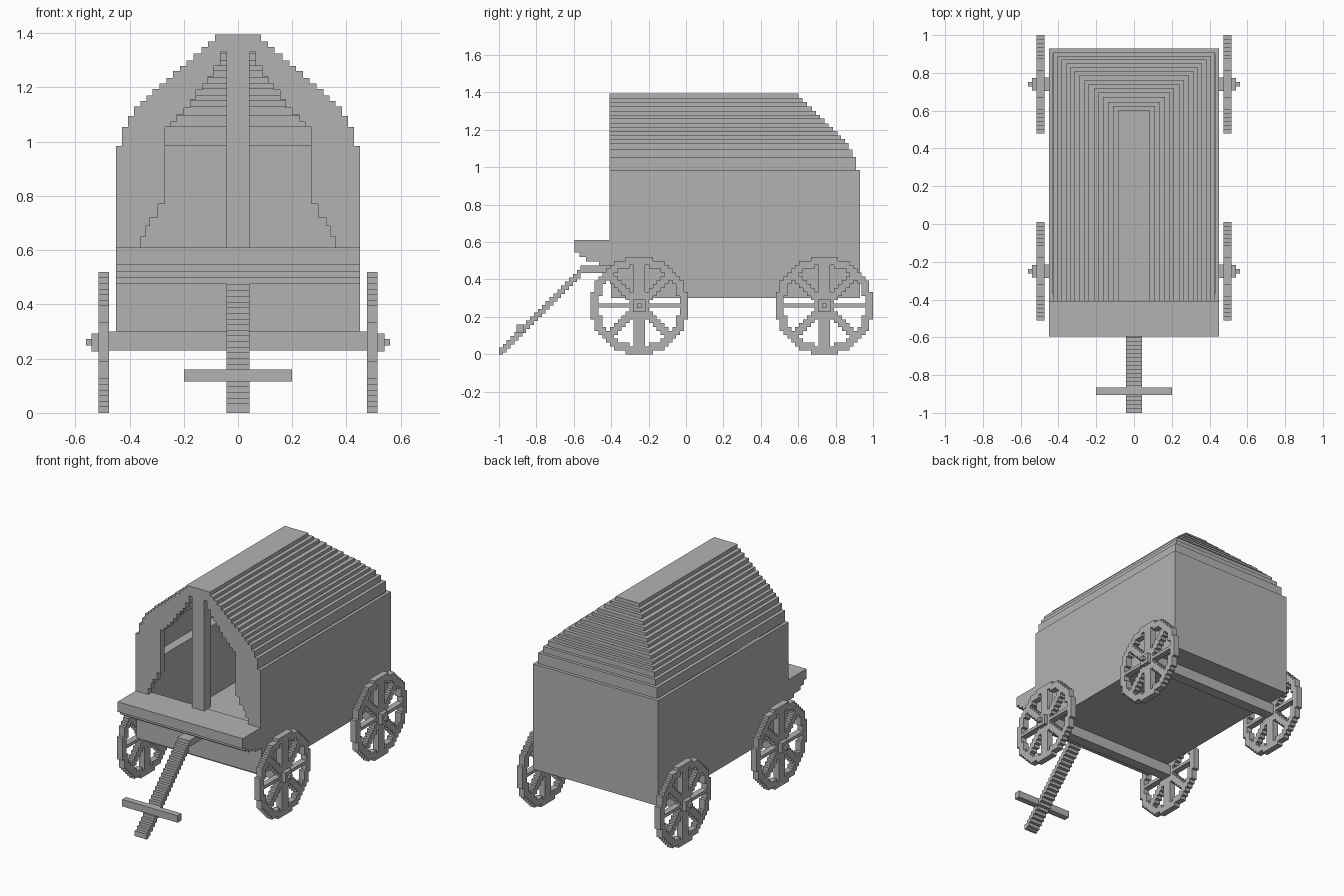
import bpy
import bmesh
from mathutils import Matrix, Vector

cube = bpy.data.objects.get("Cube")
if cube:
    bpy.data.objects.remove(cube, do_unlink=True)

grey = bpy.data.materials.new("plain_grey")
grey.use_nodes = True
grey.diffuse_color = (0.45, 0.45, 0.45, 1)
grey.node_tree.nodes["Principled BSDF"].inputs["Base Color"].default_value = (0.45, 0.45, 0.45, 1)


def part(name, boxes):
    """One object made of boxes, each given as (x0, x1, y0, y1, z0, z1)."""
    bm = bmesh.new()
    for x0, x1, y0, y1, z0, z1 in boxes:
        centre = Vector((x0 + x1, y0 + y1, z0 + z1)) / 2
        size = Matrix.Diagonal((x1 - x0, y1 - y0, z1 - z0, 1))
        bmesh.ops.create_cube(bm, size=1, matrix=Matrix.Translation(centre) @ size)
    mesh = bpy.data.meshes.new(name)
    bm.to_mesh(mesh)
    bm.free()
    mesh.materials.append(grey)
    obj = bpy.data.objects.new(name, mesh)
    bpy.context.collection.objects.link(obj)
    return obj


def pair(x0, x1, *rest):
    """A box and its mirror image across x = 0."""
    return [(x0, x1, *rest), (-x1, -x0, *rest)]


W, FRONT, BACK = 0.45, -0.41, 0.93
V = 0.0208

# Body: floor, walls with an inner ledge, sill
part("floor", [(-W, W, FRONT + 0.01, BACK, 0.30, 0.34)])
part("side_walls", pair(0.43, W, FRONT + 0.01, BACK, 0.34, 0.985)
     + pair(0.37, 0.43, FRONT + 0.04, BACK - 0.02, 0.34, 0.80))
part("back_wall", [(-0.43, 0.43, BACK - 0.03, BACK, 0.34, 0.985)])
part("front_sill", [(-0.43, 0.43, FRONT + 0.01, FRONT + 0.04, 0.34, 0.61)])

# Roof: stepped rings, narrowing at the sides and the back: (top, half width)
roof = [(0.985, 0.45), (1.055, 0.427), (1.095, 0.405), (1.13, 0.383), (1.15, 0.36),
        (1.17, 0.338), (1.195, 0.316), (1.215, 0.29), (1.235, 0.263), (1.26, 0.24),
        (1.28, 0.213), (1.30, 0.19), (1.325, 0.165), (1.35, 0.135), (1.37, 0.11), (1.395, 0.085)]


def back_of(half):
    return BACK - (W - half) * 0.9


rings = []
for (z0, _), (z1, half) in zip(roof, roof[1:]):
    y1 = back_of(half)
    if z1 > 1.36:
        rings.append((-half, half, FRONT + 0.01, y1, z0, z1))
    else:
        inner = half - 0.05
        rings += pair(inner, half, FRONT + 0.01, y1, z0, z1)
        rings.append((-inner, inner, y1 - 0.05, y1, z0, z1))
part("stepped_roof", rings)

# Front arch: follows the roof outside, the doorway inside: (top, half opening)
opening = [(0.65, 0.36), (0.69, 0.34), (0.72, 0.325), (0.77, 0.295), (1.055, 0.27),
           (1.075, 0.247), (1.10, 0.225), (1.125, 0.2), (1.155, 0.176), (1.19, 0.155),
           (1.215, 0.13), (1.24, 0.11), (1.28, 0.09), (1.33, 0.065), (1.37, 0.043)]
levels = sorted({z for z, _ in roof + opening})
arch, low = [], 0.61
for top in levels:
    mid = (low + top) / 2
    outer = next(h for z, h in roof if z > mid)
    gap = next((h for z, h in opening if z > mid), 0)
    arch += pair(gap, outer, FRONT, FRONT + 0.04, low, top)
    low = top
part("front_arch", arch)
part("centre_post", [(-0.043, 0.043, FRONT, FRONT + 0.07, 0.61, 1.37)])

# Driver's seat with a stepped underside
part("driver_seat", [(-W, W, y, FRONT + 0.03, z0, z1) for y, z0, z1 in
                     ((-0.595, 0.545, 0.61), (-0.57, 0.52, 0.545),
                      (-0.535, 0.497, 0.52), (-0.465, 0.475, 0.497))])

# Draw pole: a staircase with a flat upper end, and its cross bar
steps = 21
pole = [(-0.043, 0.043, -1 + i * V, -1 + (i + 1) * V, max(0, i * V - 0.01), i * V + 0.035)
        for i in range(steps)]
pole.append((-0.043, 0.043, -1 + steps * V, FRONT + 0.02, 0.435, 0.475))
part("draw_pole", pole)
part("cross_bar", [(-0.2, 0.2, -0.905, -0.865, 0.115, 0.16)])


# Wheels: a disc of square cells with rim, hub and eight spokes
def solid(a, b):
    r = (a * a + b * b) ** 0.5
    if r > 12.6:
        return False
    a, b = abs(a), abs(b)
    return r > 10.3 or max(a, b) <= 1 or a <= 1 or b == 0 or abs(a - b) <= 1


def wheel_boxes(yc, zc):
    boxes = []
    for b in range(-12, 13):
        start = None
        for a in range(-12, 14):
            if solid(a, b):
                start = a if start is None else start
            elif start is not None:
                boxes.append((0.475, 0.515, yc + (start - 0.5) * V, yc + (a - 0.5) * V,
                              zc + (b - 0.5) * V, zc + (b + 0.5) * V))
                start = None
    return boxes


ZC = 0.26
for end, yc in (("front", -0.25), ("back", 0.74)):
    for side, s in (("left", 1), ("right", -1)):
        boxes = wheel_boxes(yc, ZC)
        boxes.append((0.515, 0.54, yc - 0.033, yc + 0.033, ZC - 0.033, ZC + 0.033))
        boxes.append((0.54, 0.56, yc - 0.012, yc + 0.012, ZC - 0.012, ZC + 0.012))
        if s < 0:
            boxes = [(-b[1], -b[0], *b[2:]) for b in boxes]
        part(f"{end}_{side}_wheel", boxes)
    part(f"{end}_axle", [(-0.475, 0.475, yc - 0.035, yc + 0.035, 0.23, 0.30)])
